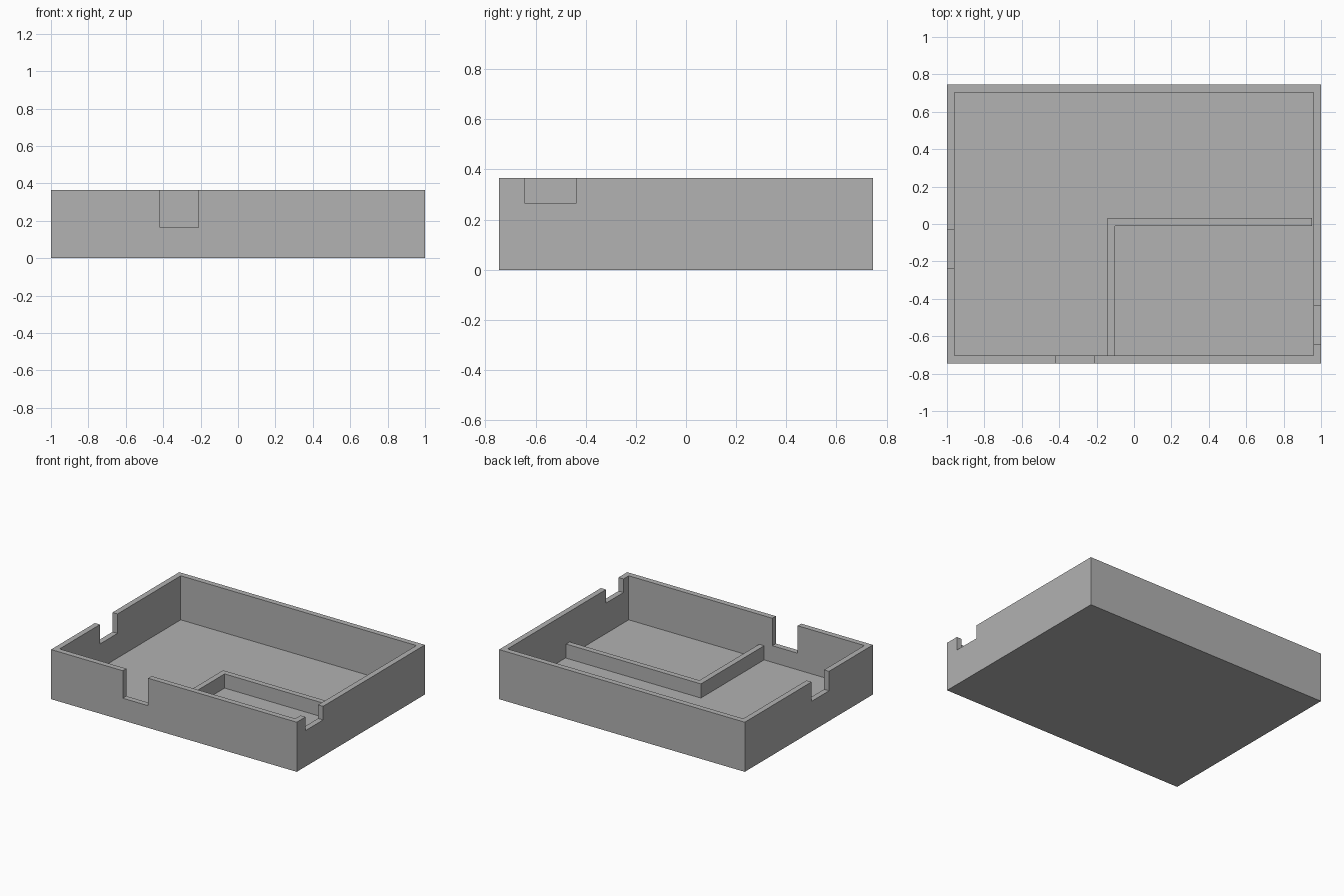
import bpy
import bmesh

if "Cube" in bpy.data.objects:
    bpy.data.objects.remove(bpy.data.objects["Cube"], do_unlink=True)

grey = bpy.data.materials.new("plain grey")
grey.use_nodes = True
GREY = (0.445, 0.445, 0.445, 1)
grey.diffuse_color = GREY
grey.node_tree.nodes["Principled BSDF"].inputs["Base Color"].default_value = GREY

HX, HY, TOP = 1.0, 0.745, 0.365   # half width, half depth, height
T = 0.041                         # wall and floor thickness


def mesh_object(name, bm):
    bmesh.ops.recalc_face_normals(bm, faces=bm.faces)
    mesh = bpy.data.meshes.new(name)
    bm.to_mesh(mesh)
    bm.free()
    mesh.materials.append(grey)
    obj = bpy.data.objects.new(name, mesh)
    bpy.context.collection.objects.link(obj)
    return obj


def prism(name, outline, z0, z1):
    """Extrude a flat outline from z0 up to z1."""
    bm = bmesh.new()
    face = bm.faces.new([bm.verts.new((x, y, z0)) for x, y in outline])
    grown = bmesh.ops.extrude_face_region(bm, geom=[face])["geom"]
    verts = [v for v in grown if isinstance(v, bmesh.types.BMVert)]
    bmesh.ops.translate(bm, verts=verts, vec=(0, 0, z1 - z0))
    return mesh_object(name, bm)


def box(name, x0, x1, y0, y1, z0, z1):
    return prism(name, [(x0, y0), (x1, y0), (x1, y1), (x0, y1)], z0, z1)


# Open tray: solid block, hollowed, then notched on three sides
tray = box("tray", -HX, HX, -HY, HY, 0, TOP)
over, out = TOP + 0.1, 0.05
cutters = [
    box("hollow_cutter", T - HX, HX - T, T - HY, HY - T, T, over),
    box("front_notch_cutter", -0.416, -0.21, -HY - out, -HY + T + out, 0.163, over),
    box("left_notch_cutter", HX - T - out, HX + out, -0.643, -0.439, 0.265, over),
    box("right_notch_cutter", -HX - out, -HX + T + out, -0.235, -0.031, 0.222, over),
]
for cutter in cutters:
    cutter.hide_render = True
    cut = tray.modifiers.new(cutter.name, "BOOLEAN")
    cut.operation = "DIFFERENCE"
    cut.solver = "EXACT"
    cut.object = cutter

# Bake the cuts and drop the cutters
bpy.context.view_layer.update()
graph = bpy.context.evaluated_depsgraph_get()
baked = bpy.data.meshes.new_from_object(tray.evaluated_get(graph))
tray.modifiers.clear()
tray.data = baked
for cutter in cutters:
    bpy.data.objects.remove(cutter, do_unlink=True)

# Low L-shaped divider; its long arm stops just short of the side wall
front, back, side, end = T - HY, 0.031, -0.143, 0.953
prism("divider", [(side, front), (side + T, front), (side + T, back - T),
                  (end, back - T), (end, back), (side, back)], T - 0.01, 0.145)
